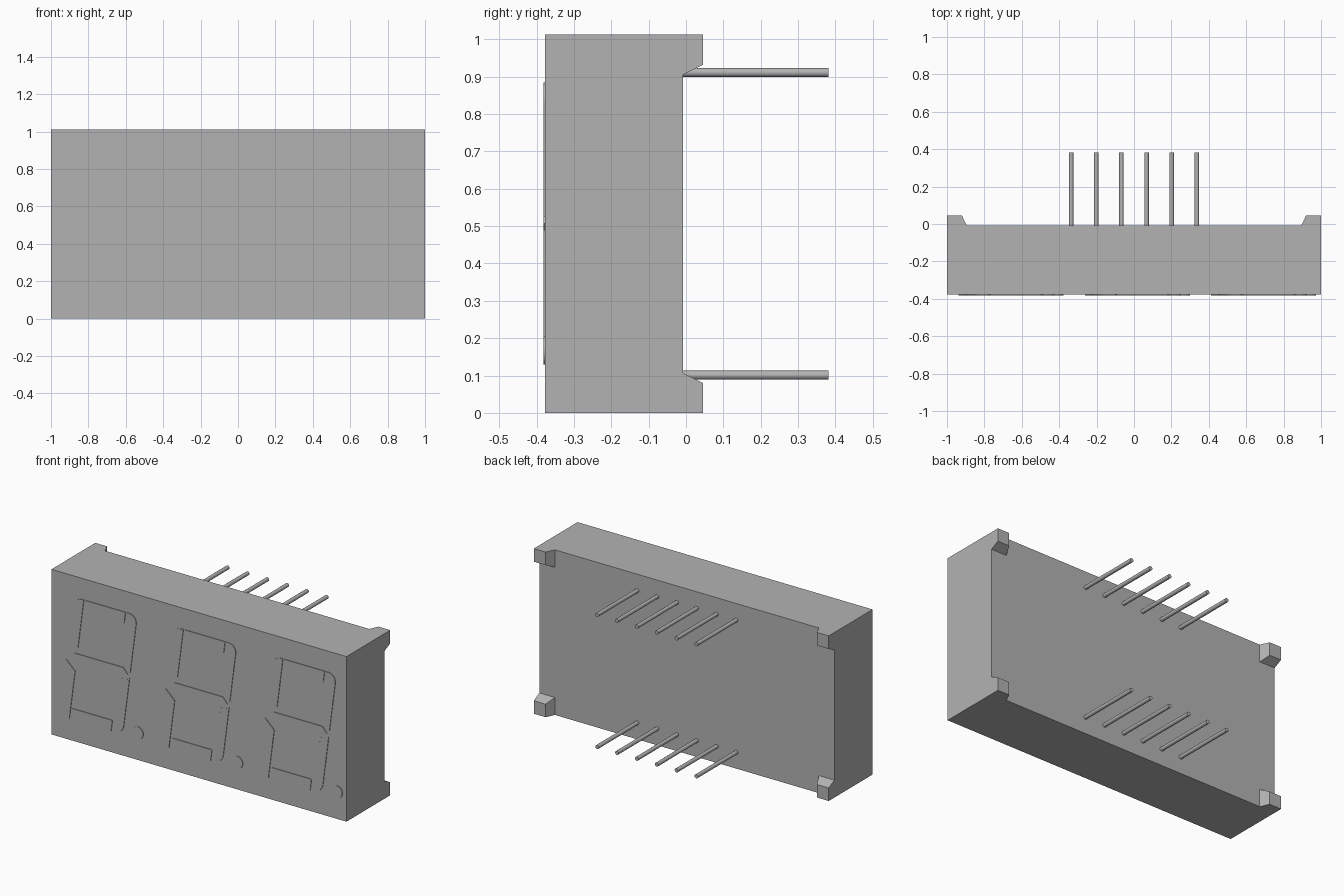
import bpy
import bmesh
from math import pi, sin, cos
from mathutils import Matrix, Vector

if "Cube" in bpy.data.objects:
    bpy.data.objects.remove(bpy.data.objects["Cube"], do_unlink=True)

# Single plain grey for the whole part
grey = bpy.data.materials.new("plain grey")
grey.use_nodes = True
colour = (0.45, 0.45, 0.45, 1)
grey.diffuse_color = colour
grey.node_tree.nodes["Principled BSDF"].inputs["Base Color"].default_value = colour

HEIGHT = 1.012
FRONT, BACK = -0.378, -0.008
FOOT_END, PIN_END = 0.046, 0.381


def finish(bm, name):
    bmesh.ops.recalc_face_normals(bm, faces=bm.faces)
    mesh = bpy.data.meshes.new(name)
    bm.to_mesh(mesh)
    bm.free()
    mesh.materials.append(grey)
    obj = bpy.data.objects.new(name, mesh)
    bpy.context.collection.objects.link(obj)
    return obj


def loft(name, first, second):
    """Closed solid between two matching outlines."""
    bm = bmesh.new()
    a = [bm.verts.new(p) for p in first]
    b = [bm.verts.new(p) for p in second]
    bm.faces.new(a)
    bm.faces.new(b)
    for i in range(len(a)):
        j = (i + 1) % len(a)
        bm.faces.new((a[i], a[j], b[j], b[i]))
    return finish(bm, name)


def rectangle(x0, x1, z0, z1, y):
    return [(x0, y, z0), (x1, y, z0), (x1, y, z1), (x0, y, z1)]


# Housing
loft("housing", rectangle(-1, 1, 0, HEIGHT, FRONT), rectangle(-1, 1, 0, HEIGHT, BACK))

# Tapered corner feet on the back
for side, sx in (("right", -1), ("left", 1)):
    for level, z, up in (("bottom", 0, 1), ("top", HEIGHT, -1)):
        loft(f"{level}_{side}_foot",
             rectangle(sx, sx * 0.895, z, z + up * 0.107, BACK),
             rectangle(sx, sx * 0.92, z, z + up * 0.08, FOOT_END))

# Two rows of round pins
for level, z in (("bottom", 0.101), ("top", 0.911)):
    for i in range(6):
        x = (i - 2.5) * 0.1345
        bm = bmesh.new()
        length = PIN_END - BACK + 0.01
        place = Matrix.Translation((x, PIN_END - length / 2, z)) @ Matrix.Rotation(pi / 2, 4, "X")
        bmesh.ops.create_cone(bm, cap_ends=True, segments=16, radius1=0.012,
                              radius2=0.012, depth=length, matrix=place)
        pin = finish(bm, f"{level}_pin_{i + 1}")
        bpy.ops.object.select_all(action="DESELECT")
        pin.select_set(True)
        bpy.context.view_layer.objects.active = pin
        bpy.ops.object.shade_smooth_by_angle()

# Slanted raised digit segments
MID, W, H, T = 0.507, 0.215, 0.377, 0.068
SLANT, RAISE = 0.13, 0.004


def plate(name, outline, centre):
    def layer(y):
        return [(centre + x + SLANT * z, y, MID + z) for x, z in outline]
    loft(name, layer(FRONT), layer(FRONT - RAISE))


def arc(cx, cz, r, start, end, steps):
    angles = [start + (end - start) * i / steps for i in range(steps + 1)]
    return [(cx + r * cos(a), cz + r * sin(a)) for a in angles]


INNER = W - T
R = 0.055
upright = [(INNER, 0.075), (W, 0.018)] + arc(W - R, H - R, R, 0, pi / 2, 6) + [(INNER, H)]
bar_end = INNER - 0.011
top_bar = [(-bar_end, H - T), (bar_end, H - T), (bar_end, H), (-bar_end, H)]
middle_bar = [(-0.2, 0), (-0.165, -0.035), (0.165, -0.035),
              (0.2, 0), (0.165, 0.035), (-0.165, 0.035)]

for digit, centre in (("right", -0.681), ("middle", -0.006), ("left", 0.669)):
    for level, sz in (("upper", 1), ("lower", -1)):
        plate(f"{digit}_digit_{level}_bar", [(x, sz * z) for x, z in top_bar], centre)
        for side, sx in (("right", -1), ("left", 1)):
            plate(f"{digit}_digit_{level}_{side}_segment",
                  [(sx * x, sz * z) for x, z in upright], centre)
    plate(f"{digit}_digit_middle_bar", middle_bar, centre)

    # Round decimal point beside the digit
    dot = arc(centre + 0.267, 0.167, 0.038, 0, 2 * pi, 24)[:-1]
    loft(f"{digit}_decimal_point", [(x, FRONT, z) for x, z in dot],
         [(x, FRONT - RAISE, z) for x, z in dot])
